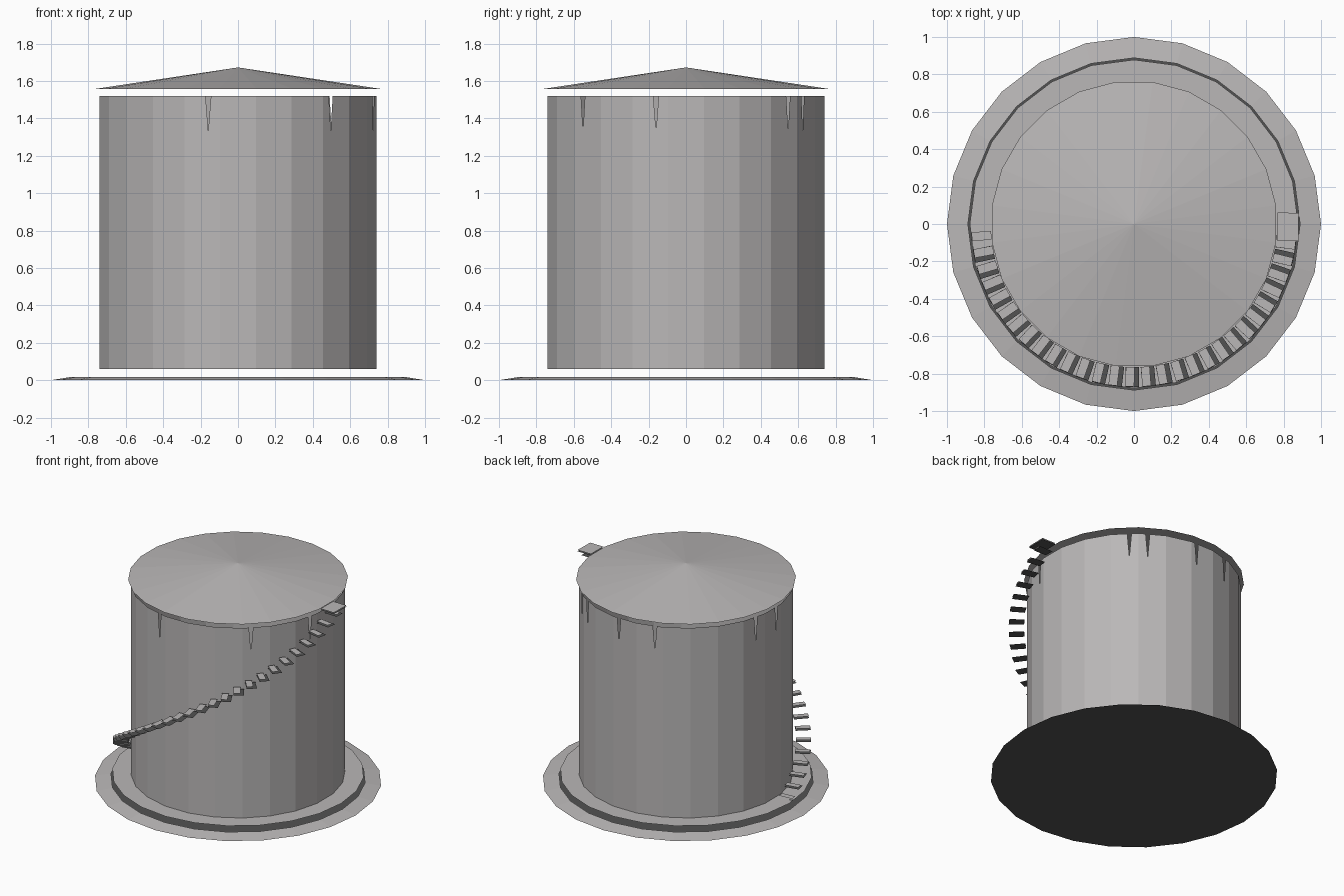
import bpy, bmesh, math
from math import sin, cos, radians, pi

cube = bpy.data.objects.get("Cube")
if cube:
    bpy.data.objects.remove(cube, do_unlink=True)


def make_material(name, color):
    mat = bpy.data.materials.new(name)
    mat.use_nodes = True
    mat.diffuse_color = color
    mat.node_tree.nodes["Principled BSDF"].inputs["Base Color"].default_value = color
    return mat


GREY = make_material("weathered grey", (0.49, 0.475, 0.475, 1))
DARK = make_material("dark iron", (0.085, 0.085, 0.085, 1))
SIDES = 24
HALF = pi / SIDES


def finish(bm, name):
    # Flat faces that look downward are dark iron, all others grey
    bm.normal_update()
    for face in bm.faces:
        face.material_index = 1 if face.normal.z < -0.9 else 0
    mesh = bpy.data.meshes.new(name)
    mesh.materials.append(GREY)
    mesh.materials.append(DARK)
    bm.to_mesh(mesh)
    bm.free()
    obj = bpy.data.objects.new(name, mesh)
    bpy.context.scene.collection.objects.link(obj)
    return obj


def ring(bm, radius, z, turn=0.0):
    return [bm.verts.new((radius * cos(turn + 2 * HALF * i),
                          radius * sin(turn + 2 * HALF * i), z))
            for i in range(SIDES)]


def bridge(bm, low, high):
    for i in range(SIDES):
        j = (i + 1) % SIDES
        bm.faces.new((low[i], low[j], high[j], high[i]))


# Ground pad: dark flat underside with a sloping grey rim
bm = bmesh.new()
outer = ring(bm, 1.0, 0.0)
bm.faces.new(outer[::-1])
bridge(bm, outer, ring(bm, 0.888, 0.018))
finish(bm, "ground_pad")

# Floor plate raised above the pad
bm = bmesh.new()
bm.faces.new(ring(bm, 0.878, 0.06))
finish(bm, "floor_plate")

# Tank wall: open shell with narrow tapered slits along the top edge
BOTTOM, TOP, SLIT_FOOT = 0.06, 1.52, 1.335
SLIT_ANGLES = (-48, -12.5, 47.5, 57.4, 86, 108, 166, 183, 257.6)
columns = [((i + 0.5) * 360 / SIDES, TOP) for i in range(SIDES)]
for a in SLIT_ANGLES:
    columns += [((a - 1.15) % 360, TOP), (a % 360, SLIT_FOOT), ((a + 1.15) % 360, TOP)]
columns.sort()

bm = bmesh.new()
pairs = []
for deg, top in columns:
    t = radians(deg)
    offset = (t + HALF) % (2 * HALF) - HALF
    r = 0.74 / cos(offset)
    pairs.append([bm.verts.new((r * cos(t), r * sin(t), z)) for z in (BOTTOM, top)])
for (a, b), (c, d) in zip(pairs, pairs[1:] + pairs[:1]):
    bm.faces.new((a, c, d, b))
finish(bm, "tank_wall")

# Roof: shallow cone floating just above the wall
bm = bmesh.new()
rim = ring(bm, 0.766, 1.558, HALF)
apex = bm.verts.new((0, 0, 1.672))
for i in range(SIDES):
    bm.faces.new((rim[i], rim[(i + 1) % SIDES], apex))
finish(bm, "roof_cone")


def plate(bm, angle, z, inner, outer, width, up=True):
    radial, across = (cos(angle), sin(angle)), (-sin(angle), cos(angle))
    corners = ((inner, -1), (outer, -1), (outer, 1), (inner, 1))
    verts = [bm.verts.new((r * radial[0] + s * width / 2 * across[0],
                           r * radial[1] + s * width / 2 * across[1], z))
             for r, s in corners]
    bm.faces.new(verts if up else verts[::-1])


# Spiral stair: thin grey treads over wider dark undersides
STEPS = 30
bm = bmesh.new()
for i in range(STEPS):
    angle = pi + (i + 0.75) * pi / STEPS
    z = 0.075 + 1.5 * i / STEPS
    plate(bm, angle, z, 0.765, 0.87, 0.047)
    plate(bm, angle + 0.015, z - 0.015, 0.765, 0.872, 0.072, up=False)
finish(bm, "spiral_treads")

# Landing at the top of the stair
bm = bmesh.new()
plate(bm, -0.018, 1.56, 0.765, 0.88, 0.15)
plate(bm, -0.018, 1.55, 0.765, 0.88, 0.15, up=False)
finish(bm, "stair_landing")
